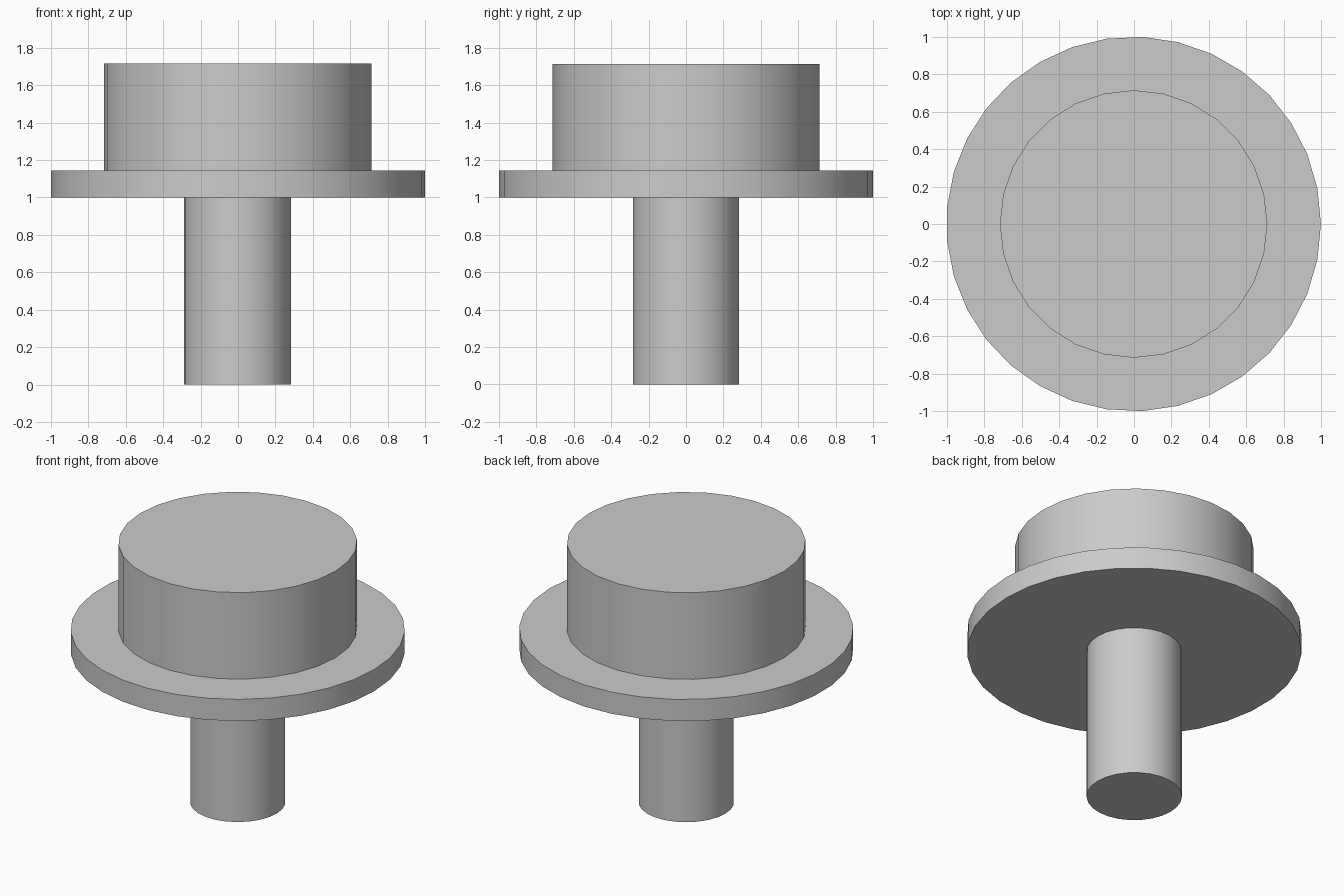
import bpy
import math

cube = bpy.data.objects.get("Cube")
if cube:
    bpy.data.objects.remove(cube, do_unlink=True)

grey = bpy.data.materials.new("light_grey")
grey.use_nodes = True
color = (0.6, 0.6, 0.6, 1)
grey.diffuse_color = color
grey.node_tree.nodes["Principled BSDF"].inputs["Base Color"].default_value = color

UNIT = 1 / 7  # the flange radius is seven units


def cylinder(name, sides, radius, bottom, top):
    """Upright capped cylinder with a corner on +x, sizes in units."""
    bpy.ops.mesh.primitive_cylinder_add(
        vertices=sides, radius=radius * UNIT, depth=(top - bottom) * UNIT,
        location=(-0.002, 0, (top + bottom) / 2 * UNIT))
    obj = bpy.context.object
    obj.name = name
    # The primitive starts its ring on +y, so turn it to start on +x
    obj.rotation_euler.z = -math.pi / 2
    bpy.ops.object.transform_apply(location=False, rotation=True, scale=False)
    bpy.ops.object.shade_smooth_by_angle(angle=math.radians(30))
    obj.data.materials.append(grey)
    return obj


# Shaft, wide thin flange, and thick round head
cylinder("stem", 26, 2, 0, 7)
cylinder("flange", 33, 7, 7, 8)
cylinder("head", 28, 5, 8, 12)
